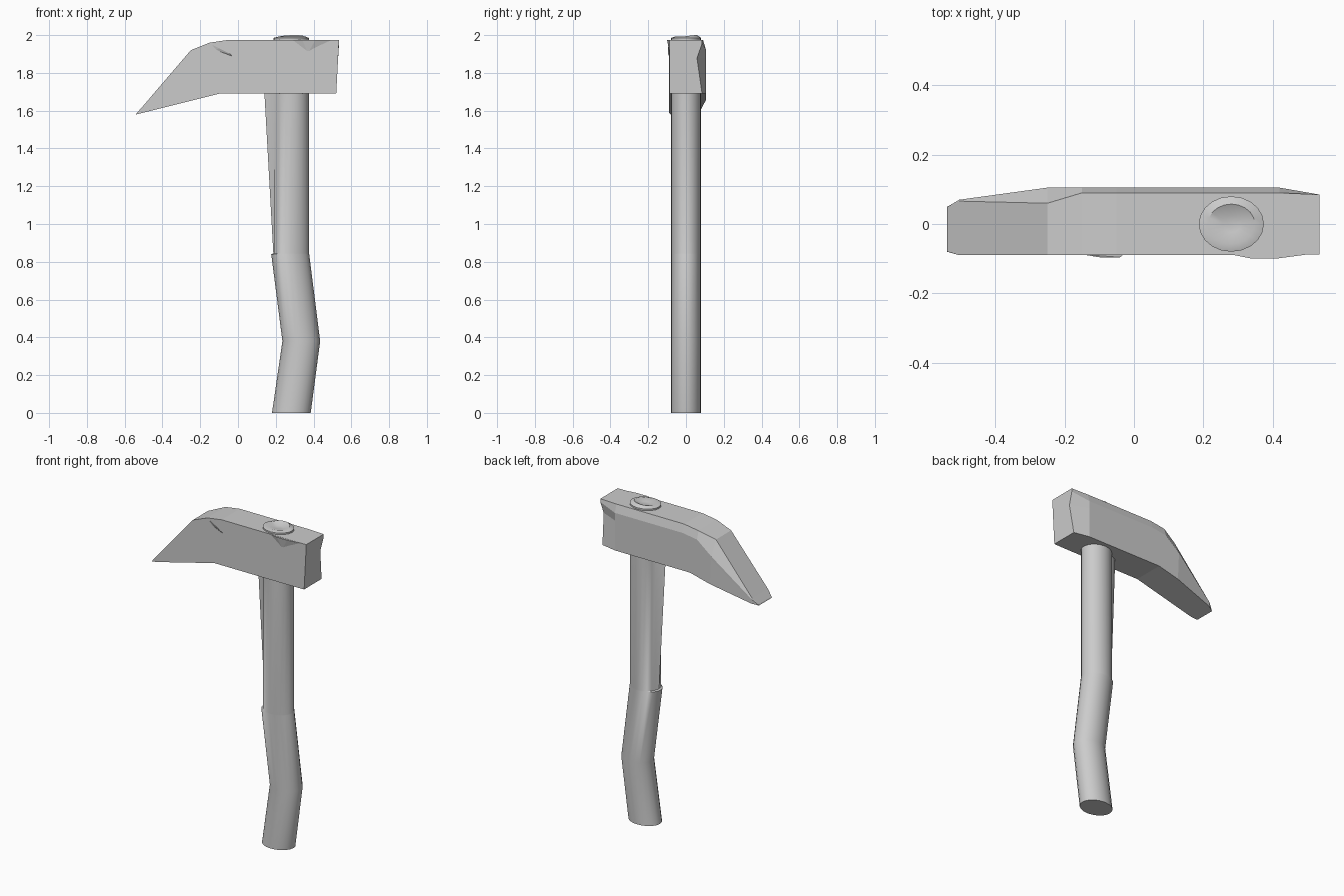
import bpy, bmesh
from math import cos, sin, tau, radians

if "Cube" in bpy.data.objects:
    bpy.data.objects.remove(bpy.data.objects["Cube"])


def finish(name, bm, smooth=False):
    bmesh.ops.recalc_face_normals(bm, faces=bm.faces)
    me = bpy.data.meshes.new(name)
    bm.to_mesh(me)
    bm.free()
    ob = bpy.data.objects.new(name, me)
    bpy.context.collection.objects.link(ob)
    if smooth:
        bpy.context.view_layer.objects.active = ob
        ob.select_set(True)
        bpy.ops.object.shade_smooth_by_angle(angle=radians(35))
        ob.select_set(False)
    return ob


def loft(loops, cap_end=True):
    bm = bmesh.new()
    rings = [[bm.verts.new(p) for p in loop] for loop in loops]
    n = len(rings[0])
    for a, b in zip(rings, rings[1:]):
        for i in range(n):
            j = (i + 1) % n
            bm.faces.new((a[i], a[j], b[j], b[i]))
    bm.faces.new(rings[0])
    if cap_end:
        bm.faces.new(rings[-1])
    return bm, rings


# Handle: bent oval shaft, with a thickened ridge on the beak side near the head
SIDES = 20
shaft = [(0.18, 0.385, 0, 0), (0.235, 0.435, 0.38, 0), (0.176, 0.377, 0.84, 0),
         (0.187, 0.375, 0.845, 0), (0.187, 0.375, 1.69, 0.047),
         (0.187, 0.375, 1.72, 0), (0.187, 0.375, 1.985, 0)]
loops = []
for x0, x1, z, ridge in shaft:
    loop = []
    for i in range(SIDES):
        a = tau * i / SIDES
        x = (x0 + x1) / 2 + (x1 - x0) / 2 * cos(a)
        if i == SIDES // 2:
            x -= ridge
        loop.append((x, 0.08 * sin(a), z))
    loops.append(loop)
# Shaft end above the head: raised rim on the back, dished centre
for s, z in ((0.72, 1.992), (0.3, 1.982)):
    loops.append([(0.281 + 0.094 * s * cos(tau * i / SIDES),
                   0.08 * s * sin(tau * i / SIDES),
                   z + 0.008 * max(0, sin(tau * i / SIDES + 0.3)) * (s > 0.5))
                  for i in range(SIDES)])
bm, _ = loft(loops)
finish("handle", bm, True)

# Head: stations from beak tip to striking face
# bottom x, z, top x, z, front y, back top y, back y, back middle y, chamfer
stations = [
    (-0.54, 1.58, -0.537, 1.586, -0.08, 0.048, 0.05, 0.05, 0.002),
    (-0.50, 1.59, -0.505, 1.622, -0.09, 0.066, 0.07, 0.07, 0.006),
    (-0.24, 1.655, -0.25, 1.92, -0.09, 0.06, 0.105, 0.105, 0.09),
    (-0.10, 1.69, -0.15, 1.96, -0.09, 0.09, 0.105, 0.105, 0.05),
    (-0.04, 1.69, -0.05, 1.975, -0.09, 0.09, 0.105, 0.105, 0.05),
    (0.42, 1.69, 0.42, 1.975, -0.09, 0.09, 0.105, 0.105, 0.05),
    (0.52, 1.69, 0.535, 1.975, -0.088, 0.085, 0.085, 0.058, 0.02),
]
loops = []
for xb, zb, xt, zt, yf, ybt, yb, ym, d in stations:
    zm = zb + (zt - zb) * 0.66
    loops.append([(xb, yf, zb), (xt, yf, zt), (xt, ybt, zt), (xt, yb, zt - d),
                  (xb + (xt - xb) * 0.66, ym, min(zm, zt - d * 1.2)), (xb, yb, zb)])
bm, _ = loft(loops)
finish("hammer_head", bm)


# Worn burrs along the front top edge of the head
def burr(name, pts):
    bm = bmesh.new()
    for p in pts:
        bm.verts.new(p)
    bmesh.ops.convex_hull(bm, input=bm.verts)
    finish(name, bm)


burr("edge_burr_right", [(0.28, -0.088, 1.974), (0.34, -0.1, 1.974), (0.41, -0.1, 1.974),
                         (0.50, -0.088, 1.974), (0.37, -0.088, 1.905)])
burr("edge_burr_left", [(-0.15, -0.088, 1.955), (-0.10, -0.096, 1.93),
                        (-0.04, -0.096, 1.90), (-0.03, -0.088, 1.885), (-0.12, -0.088, 1.92)])
